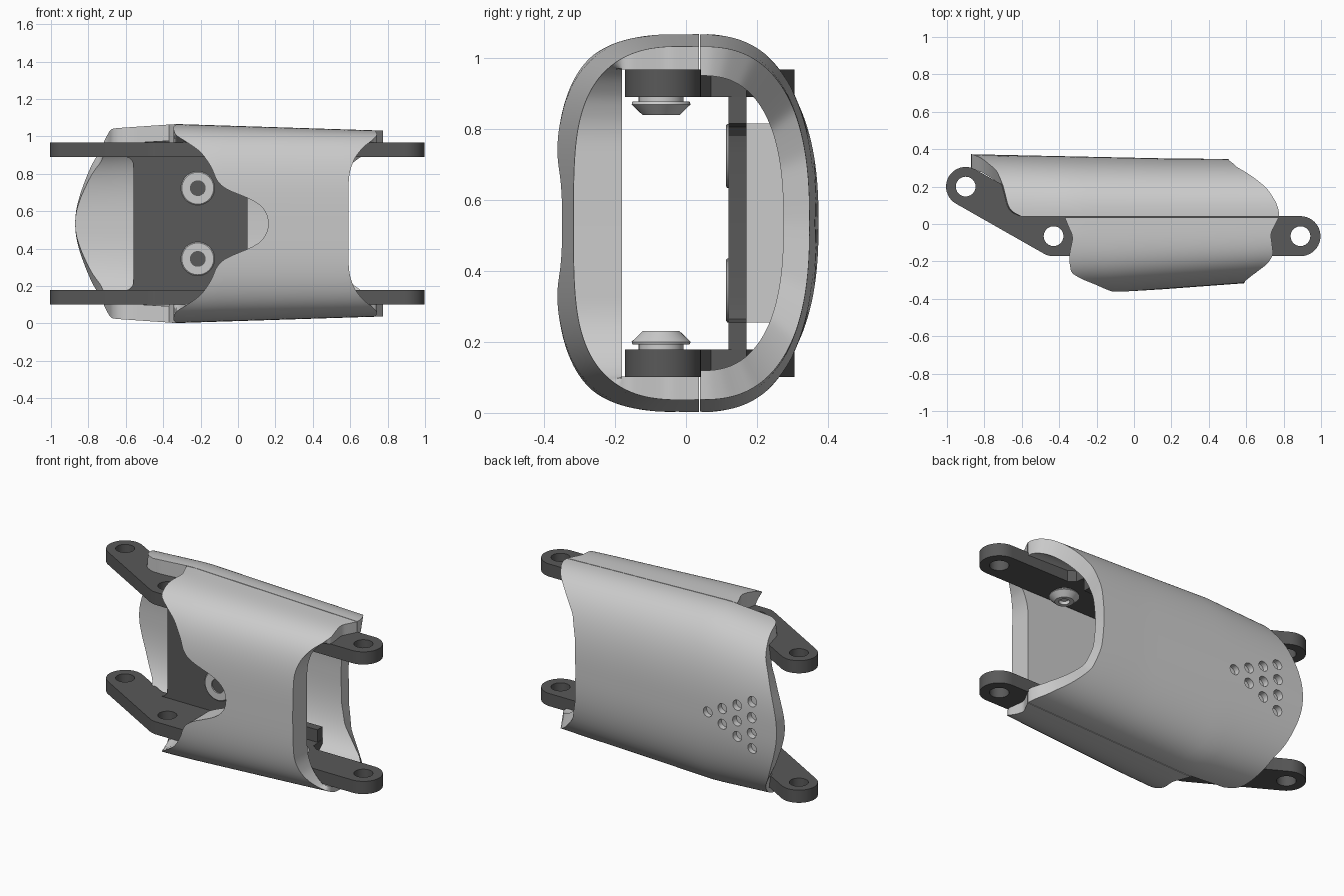
import bpy, bmesh
from math import sin, cos, pi, radians
from mathutils import Matrix, Vector

if "Cube" in bpy.data.objects:
    bpy.data.objects.remove(bpy.data.objects["Cube"])

CZ = 0.534  # mid height
dark = bpy.data.materials.new("dark_grey")
dark.diffuse_color = (0.1, 0.1, 0.1, 1)
dark.use_nodes = True
dark.node_tree.nodes["Principled BSDF"].inputs["Base Color"].default_value = dark.diffuse_color


def interp(table, v):
    if v <= table[0][0]:
        return table[0][1]
    for (a, p), (b, q) in zip(table, table[1:]):
        if v <= b:
            return p + (q - p) * (v - a) / (b - a)
    return table[-1][1]


def smooth(obj, angle=35):
    bpy.ops.object.select_all(action='DESELECT')
    obj.select_set(True)
    bpy.context.view_layer.objects.active = obj
    bpy.ops.object.shade_smooth_by_angle(angle=radians(angle))


def mesh_object(name, bm):
    bmesh.ops.recalc_face_normals(bm, faces=bm.faces)
    me = bpy.data.meshes.new(name)
    bm.to_mesh(me)
    bm.free()
    obj = bpy.data.objects.new(name, me)
    bpy.context.collection.objects.link(obj)
    return obj


def super_point(s, n):
    """Quarter superellipse point; s runs 0 (middle of face) to 2 (seam)."""
    lo, hi = 0.0, pi / 2
    for _ in range(40):
        m = (lo + hi) / 2
        c, z = max(cos(m), 0) ** (2 / n), sin(m) ** (2 / n)
        lo, hi = (m, hi) if z + 1 - c < s else (lo, m)
    return c, z


HEIGHT = [(-0.87, 0.497), (-0.68, 0.508), (-0.33, 0.532), (0.77, 0.497)]


def shell(name, side, n, depth, left, right, inner):
    """Closed half shell: outer and inner grids between two trim curves."""
    R, C = 120, 22
    ss = [-2 + 4 * i / R for i in range(R + 1)]
    ends = []
    for table in (left, right):
        xs = [interp(table, abs(s)) for s in ss]
        for _ in range(3):
            xs = [xs[0]] + [(xs[i - 1] + 2 * xs[i] + xs[i + 1]) / 4
                            for i in range(1, R)] + [xs[-1]]
        ends.append(xs)
    bm = bmesh.new()
    out, inn = [], []
    for i, s in enumerate(ss):
        c, zz = super_point(abs(s), n)
        if abs(s) > 1.999:
            c, zz = 0, 1
        ro, ri = [], []
        for j in range(C + 1):
            x = ends[0][i] + (ends[1][i] - ends[0][i]) * j / C
            y = 0.038 + side * (0.002 + c * interp(depth, x))
            z = zz * interp(HEIGHT, x) * (1 if s > 0 else -1)
            yi, zi = inner(y, z)
            ro.append(bm.verts.new((x, y, CZ + z)))
            ri.append(bm.verts.new((x, yi, CZ + zi)))
        out.append(ro)
        inn.append(ri)
    for i in range(R):
        for j in range(C):
            for g in (out, inn):
                bm.faces.new((g[i][j], g[i + 1][j], g[i + 1][j + 1], g[i][j + 1]))
        for j in (0, C):
            bm.faces.new((out[i][j], out[i + 1][j], inn[i + 1][j], inn[i][j]))
    for i in (0, R):
        for j in range(C):
            bm.faces.new((out[i][j], out[i][j + 1], inn[i][j + 1], inn[i][j]))
    return mesh_object(name, bm)


def plate(name, loops, thick, matrix):
    """Flat extruded outline; further loops become holes."""
    cu = bpy.data.curves.new(name, 'CURVE')
    cu.dimensions, cu.fill_mode, cu.extrude = '2D', 'BOTH', thick / 2
    for pts in loops:
        sp = cu.splines.new('POLY')
        sp.points.add(len(pts) - 1)
        for p, (x, y) in zip(sp.points, pts):
            p.co = (x, y, 0, 1)
        sp.use_cyclic_u = True
    obj = bpy.data.objects.new(name, cu)
    bpy.context.collection.objects.link(obj)
    obj.matrix_world = matrix
    bpy.ops.object.select_all(action='DESELECT')
    obj.select_set(True)
    bpy.context.view_layer.objects.active = obj
    bpy.ops.object.convert(target='MESH')
    obj = bpy.context.object
    obj.data.materials.clear()
    obj.data.materials.append(dark)
    smooth(obj, 30)
    return obj


def arc(cx, cy, r, a, b, n=20):
    return [(cx + r * cos(radians(a + (b - a) * i / n)),
             cy + r * sin(radians(a + (b - a) * i / n))) for i in range(n + 1)]


def lathe(name, profile, matrix, n=40):
    bm = bmesh.new()
    vs = [bm.verts.new((r, 0, h)) for r, h in profile]
    es = [bm.edges.new(p) for p in zip(vs, vs[1:])]
    bmesh.ops.spin(bm, geom=vs + es, axis=(0, 0, 1), cent=(0, 0, 0),
                   angle=2 * pi, steps=n)
    bmesh.ops.remove_doubles(bm, verts=bm.verts, dist=1e-5)
    obj = mesh_object(name, bm)
    obj.matrix_world = matrix
    smooth(obj)


# front shell, with a rounded cutout and a box-shaped pocket
def pocket(y, z):
    return max(y, -0.18), max(-0.432, min(0.432, z))


front = shell("front_shell", -1, 3.4, [(-0.35, 0.412), (-0.12, 0.405), (0.6, 0.352), (0.77, 0.335)],
              [(0, .165), (.1, .155), (.19, .125), (.26, .07), (.3, .01), (.335, -.05), (.4, -.095),
               (.47, -.118), (.61, -.14), (.84, -.2), (1, -.27), (1.16, -.335), (1.36, -.345),
               (1.51, -.345), (1.75, -.325), (1.9, -.355), (2, -.37)],
              [(0, .59), (.5, .592), (.62, .6), (.8, .625), (1, .67), (1.16, .715), (1.36, .745),
               (1.51, .74), (1.75, .73), (1.88, .755), (2, .775)], pocket)
smooth(front)

# back shell, longer towards the tip
back = shell("back_shell", 1, 2.5, [(-0.87, 0.333), (0.2, 0.31), (0.5, 0.308), (0.77, 0.303)],
             [(0, -.872), (.15, -.866), (.33, -.845), (.775, -.78), (1.03, -.735), (1.43, -.7),
              (1.81, -.675), (1.94, -.65), (2, -.6)],
             [(0, .5), (.4, .51), (.775, .55), (1.1, .63), (1.43, .71), (1.74, .76), (1.9, .775)],
             lambda y, z: (0.04 + (y - 0.04) * 0.76, z * 0.835))

# triangle of blind dimples in the back shell
bm = bmesh.new()
for k in range(4):
    for m in range(k + 1):
        pos = Vector((-0.4 - 0.1 * k, 0.43, CZ + 0.095 * (m - k / 2)))
        bmesh.ops.create_cone(bm, cap_ends=True, segments=24, radius1=0.03, radius2=0.03, depth=0.2,
                              matrix=Matrix.Translation(pos) @ Matrix.Rotation(pi / 2, 4, 'X'))
cutter = mesh_object("dimple_cutter", bm)
mod = back.modifiers.new("dimples", 'BOOLEAN')
mod.object, mod.operation, mod.solver = cutter, 'DIFFERENCE', 'EXACT'
bpy.context.view_layer.objects.active = back
bpy.ops.object.modifier_apply(modifier=mod.name)
bpy.data.objects.remove(cutter)
smooth(back)

# hinge arms, top and bottom
outline = (arc(0.89, -0.065, 0.107, -90, 90) + [(0.5, 0.042), (0.46, 0.07), (0.45, 0.17), (-0.633, 0.17)]
           + arc(-0.9, 0.2, 0.105, 60.6, 240.6) + arc(-0.43, -0.065, 0.107, 240.6, 270, 6))
holes = [arc(x, y, 0.053, 0, 345, 23) for x, y in ((-0.9, 0.2), (-0.43, -0.065), (0.89, -0.065))]
for label, sg in (("lower", -1), ("upper", 1)):
    plate(label + "_arm", [outline] + holes, 0.077, Matrix.Translation((0, 0, CZ + sg * 0.394)))

# web plate joining the arms
half = [(0.05, 0.2), (0.058, 0.245), (0.08, 0.27), (0.12, 0.28), (0.45, 0.28), (0.45, 0.36),
        (-0.61, 0.36), (-0.58, 0.35), (-0.563, 0.33), (-0.56, 0.3)]
plate("web_plate", [half + [(x, -z) for x, z in reversed(half)]], 0.05,
      Matrix.Translation((0, 0.145, CZ)) @ Matrix.Rotation(pi / 2, 4, 'X'))

# mounting boss between web and back shell
bm = bmesh.new()
bmesh.ops.create_cube(bm, size=1, matrix=Matrix.Translation((-0.22, 0.225, CZ))
                      @ Matrix.Diagonal((0.5, 0.11, 0.56, 1)))
mesh_object("mounting_boss", bm)

# flush screws on the web, and headed pins inside the arms
for label, sg in (("lower", -1), ("upper", 1)):
    lathe(label + "_screw", [(0, -0.006), (0.042, -0.006), (0.042, 0.006), (0.085, 0.006), (0.09, 0.002), (0.09, -0.02)],
          Matrix.Translation((-0.215, 0.118, CZ + sg * 0.189)) @ Matrix.Rotation(pi / 2, 4, 'X'))
    lathe(label + "_pin", [(0.063, -0.02), (0.063, 0.012), (0.08, 0.012), (0.083, 0.02), (0.052, 0.05), (0.03, 0.05), (0.03, 0.03), (0, 0.03)],
          Matrix.Translation((0.43, -0.07, CZ + sg * 0.354)) @ Matrix.Diagonal((1, 1, -sg, 1)))
